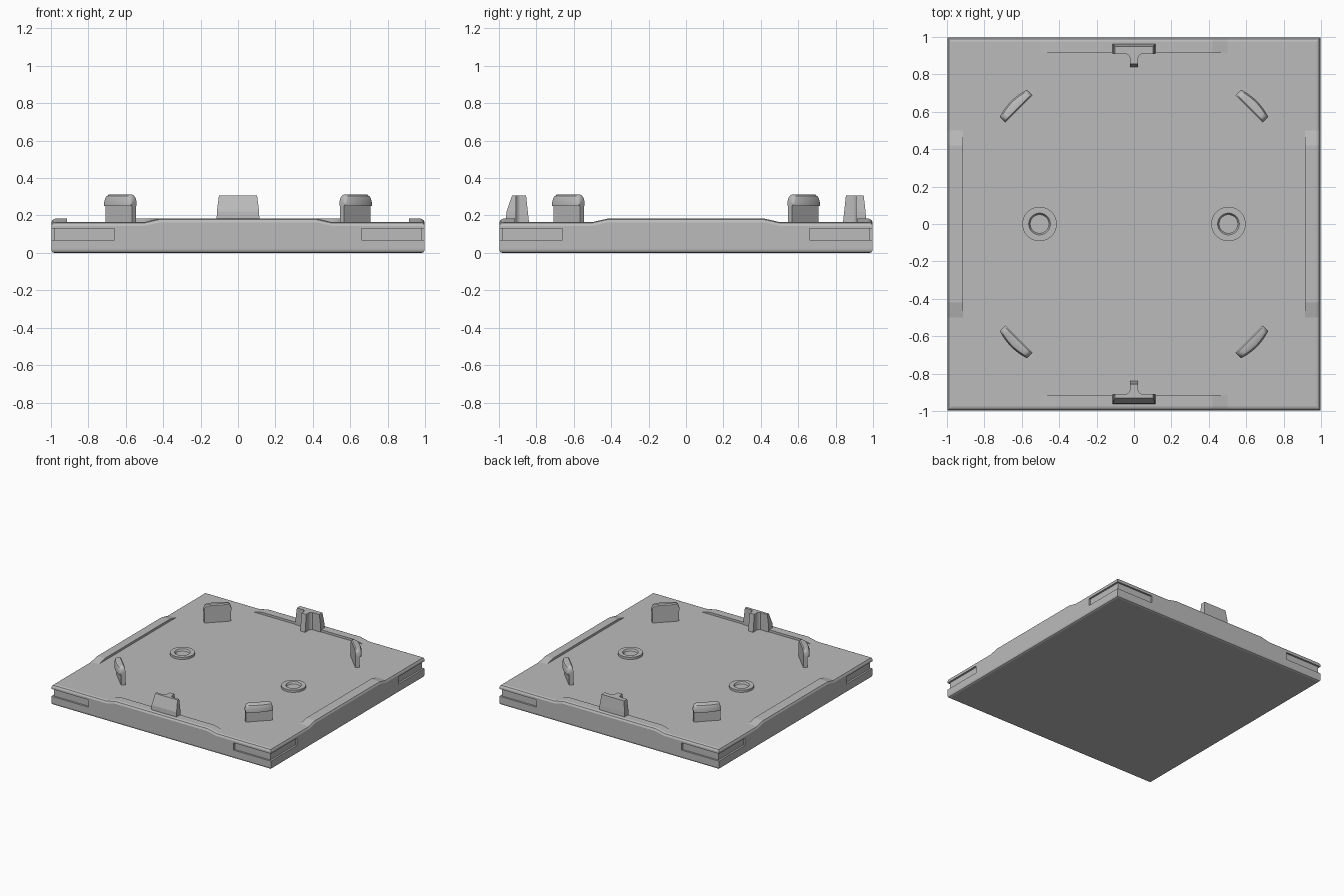
import bpy, bmesh, math
from mathutils import Matrix, Vector

if "Cube" in bpy.data.objects:
    bpy.data.objects.remove(bpy.data.objects["Cube"])

GREY = bpy.data.materials.new("plain grey")
GREY.use_nodes = True
GREY.diffuse_color = (0.5, 0.5, 0.5, 1)
GREY.node_tree.nodes["Principled BSDF"].inputs["Base Color"].default_value = (0.5, 0.5, 0.5, 1)

TOP = 0.165      # plate surface
HALF = 0.998     # half width of plate


def loft(name, rings, turn=0, smooth=False):
    """Skin a closed solid through rings of equal point count."""
    bm = bmesh.new()
    loops = [[bm.verts.new(p) for p in ring] for ring in rings]
    n = len(loops[0])
    for a, b in zip(loops, loops[1:]):
        for i in range(n):
            j = (i + 1) % n
            bm.faces.new((a[i], a[j], b[j], b[i]))
    bm.faces.new(loops[0])
    bm.faces.new(loops[-1])
    bmesh.ops.recalc_face_normals(bm, faces=bm.faces)
    bmesh.ops.rotate(bm, verts=bm.verts, matrix=Matrix.Rotation(turn, 3, 'Z'))
    mesh = bpy.data.meshes.new(name)
    bm.to_mesh(mesh)
    bm.free()
    mesh.materials.append(GREY)
    obj = bpy.data.objects.new(name, mesh)
    bpy.context.collection.objects.link(obj)
    if smooth:
        bpy.ops.object.select_all(action='DESELECT')
        obj.select_set(True)
        bpy.context.view_layer.objects.active = obj
        bpy.ops.object.shade_smooth_by_angle(angle=math.radians(35))
    return obj


def square(r, z):
    return [(-r, -r, z), (r, -r, z), (r, r, z), (-r, r, z)]


def rect(x, y0, y1, z):
    return [(-x, y0, z), (x, y0, z), (x, y1, z), (-x, y1, z)]


# Plate with softened bottom edge and chamfered top edge
plate = loft("base_plate", [square(HALF - 0.015, 0), square(HALF - 0.004, 0.005),
                            square(HALF, 0.018), square(HALF, 0.145),
                            square(HALF - 0.008, 0.16), square(HALF - 0.022, TOP)])

# Shallow recesses wrapping each corner
for i in range(4):
    sx, sy = (1, 1, -1, -1)[i], (1, -1, 1, -1)[i]
    outline = [(0.66, 1.1), (0.66, 0.983), (0.983, 0.983),
               (0.983, 0.66), (1.1, 0.66), (1.1, 1.1)]
    cutter = loft("corner_cutter", [[(sx * x, sy * y, z) for x, y in outline]
                                    for z in (0.07, 0.13)])
    cutter.hide_render = True
    cutter.hide_viewport = True
    cut = plate.modifiers.new("corner_recess", 'BOOLEAN')
    cut.object = cutter
    cut.solver = 'EXACT'


# Raised lip along the middle of every edge
def lip_section(x, top):
    return [(x, -HALF, 0.135), (x, -HALF, top - 0.02), (x, -HALF + 0.008, top - 0.005),
            (x, -HALF + 0.022, top), (x, -0.915, top), (x, -0.915, 0.135)]


for i, side in enumerate(("front", "left", "back", "right")):
    loft(side + "_lip", [lip_section(-0.5, TOP), lip_section(-0.42, TOP + 0.018),
                         lip_section(0.42, TOP + 0.018), lip_section(0.5, TOP)],
         turn=i * math.pi / 2)

# T-shaped clips on the front and back edges
for side, turn, lean in (("front", 0, 0.035), ("back", math.pi, 0.015)):
    loft(side + "_clip_plate", [rect(0.115, -0.965, -0.91, 0.15),
                                rect(0.113, -0.96, -0.91, 0.22),
                                rect(0.102, -0.965 + lean, -0.91, 0.307)], turn)
    # stem flares into the plate
    rings = []
    for z, end in ((0.15, -0.838), (0.307, -0.855)):
        half = [(0.022, end), (0.022, -0.89), (0.027, -0.9), (0.04, -0.91), (0.04, -0.915)]
        rings.append([(x, y, z) for x, y in half] +
                     [(-x, y, z) for x, y in reversed(half)])
    loft(side + "_clip_stem", rings, turn)


# Curved corner hooks: a thin stem carrying a rounded head
def head_section(x, w):
    """Cross-section across the hook, lower near the rounded ends."""
    outer = -0.912 - 0.017 * (1 - (x / 0.103) ** 2)
    drop = 0.0 if w >= 1 else 0.03 * (1 - math.sqrt(max(0, 1 - (1 - w) ** 2)))
    top = 0.312 - drop
    return [(x, -0.87, 0.25), (x, outer, 0.25), (x, outer, top - 0.025),
            (x, outer + 0.008, top - 0.007), (x, outer + 0.022, top),
            (x, -0.878, top), (x, -0.87, top - 0.008)]


for i, corner in enumerate(("front_left", "back_left", "back_right", "front_right")):
    turn = math.pi / 4 + i * math.pi / 2
    xs = [-0.103 + 0.206 * k / 28 for k in range(29)]
    loft(corner + "_hook_head", [head_section(x, (0.103 - abs(x)) / 0.03) for x in xs],
         turn, smooth=True)
    loft(corner + "_hook_stem", [rect(0.1, -0.902, -0.87, z) for z in (0.155, 0.255)], turn)

# Low round bosses with a central hole
for side, cx in (("left", 0.505), ("right", -0.505)):
    def circle(r, z):
        return [(cx + r * math.cos(k * math.tau / 48), r * math.sin(k * math.tau / 48), z)
                for k in range(48)]
    loft(side + "_boss", [circle(0.092, 0.155), circle(0.092, 0.183), circle(0.058, 0.183),
                          circle(0.05, 0.168)], smooth=True)
